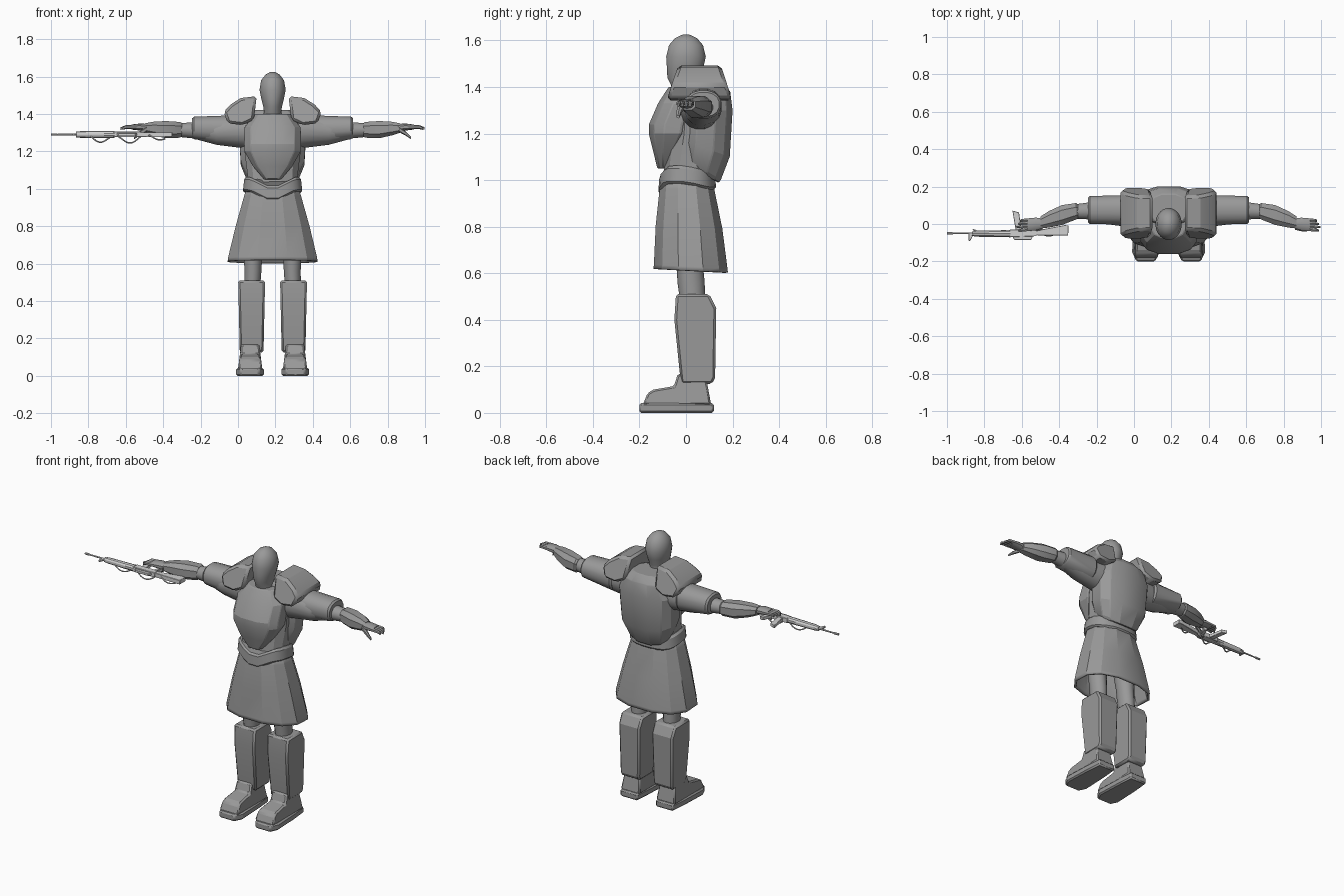
import bpy, bmesh
from math import sin, cos, pi, radians, copysign

if "Cube" in bpy.data.objects:
    bpy.data.objects.remove(bpy.data.objects["Cube"])

CENTRE = 0.185  # the figure stands off centre because of the rifle


def material(name, v):
    m = bpy.data.materials.new(name)
    m.use_nodes = True
    m.diffuse_color = (v, v, v, 1)
    m.node_tree.nodes["Principled BSDF"].inputs["Base Color"].default_value = (v, v, v, 1)
    return m


BODY = material("mid grey", 0.32)
GUN = material("light grey", 0.64)


def finish(name, bm, side=1, mat=BODY, shift=CENTRE, angle=20, bevel=0, post=None):
    """Shape, mirror, place and shade a part."""
    for v in bm.verts:
        if post:
            v.co = post(*v.co)
        v.co.x = v.co.x * side + shift
    bmesh.ops.recalc_face_normals(bm, faces=bm.faces)
    me = bpy.data.meshes.new(name)
    bm.to_mesh(me)
    bm.free()
    me.materials.append(mat)
    me.shade_smooth()
    me.set_sharp_from_angle(angle=radians(angle))
    ob = bpy.data.objects.new(name, me)
    bpy.context.collection.objects.link(ob)
    if bevel:
        b = ob.modifiers.new("Bevel", "BEVEL")
        b.width, b.segments, b.limit_method = bevel, 1, "ANGLE"
    return ob


def place(axis, t, a, b):
    return {"x": (t, a, b), "y": (a, t, b), "z": (a, b, t)}[axis]


def loft(name, sections, axis="z", n=12, power=2.5, caps=True, **kw):
    """Skin rounded sections: (position, centre a, centre b, radius a, radius b)."""
    bm = bmesh.new()
    rings = []
    angles = [2 * pi * (i + 0.5) / n for i in range(n)]
    curve = lambda c: copysign(abs(c) ** (2 / power), c)
    top = max(curve(cos(a)) for a in angles)
    for t, ca, cb, ra, rb in sections:
        rings.append([bm.verts.new(place(axis, t, ca + ra * curve(cos(a)) / top,
                                         cb + rb * curve(sin(a)) / top)) for a in angles])
    for lo, hi in zip(rings, rings[1:]):
        for i in range(n):
            j = (i + 1) % n
            bm.faces.new((lo[i], lo[j], hi[j], hi[i]))
    if caps:
        bm.faces.new(rings[0])
        bm.faces.new(rings[-1])
    return finish(name, bm, **kw)


def prism(name, outline, axis, lo, hi, **kw):
    """Extrude a flat outline along an axis."""
    bm = bmesh.new()
    ends = [[bm.verts.new(place(axis, t, a, b)) for a, b in outline] for t in (lo, hi)]
    bm.faces.new(ends[0])
    bm.faces.new(ends[1])
    for i in range(len(outline)):
        j = (i + 1) % len(outline)
        bm.faces.new((ends[0][i], ends[0][j], ends[1][j], ends[1][i]))
    return finish(name, bm, **kw)


# Head and neck
loft("head", [(1.34, 0, .01, .06, .06), (1.41, 0, -.005, .046, .06), (1.44, 0, -.01, .05, .07),
              (1.48, 0, -.004, .06, .078), (1.53, 0, 0, .07, .085), (1.58, 0, 0, .061, .073),
              (1.61, 0, 0, .038, .047), (1.625, 0, 0, .012, .015)], n=24, power=2, angle=60)
loft("collar", [(1.33, 0, .02, .1, .09), (1.39, 0, .02, .075, .07)], n=16, power=2)

# Torso: core, chest plate and slanted back armour
loft("torso", [(.96, 0, .005, .14, .11), (1.08, 0, .01, .135, .1),
               (1.2, 0, .03, .15, .11), (1.36, 0, .04, .15, .11)])
loft("chest_plate", [(1.05, 0, -.085, .045, .038), (1.12, 0, -.08, .105, .06),
                     (1.2, 0, -.06, .15, .1), (1.24, 0, -.055, .152, .104),
                     (1.33, 0, -.02, .15, .1), (1.4, 0, .01, .095, .085)], bevel=.004)


def slant(x, y, z):
    return x, y, z + (.07 - y) * .6 * max(0, min(1, (1.25 - z) / .2))


loft("back_armour", [(1.03, 0, .06, .12, .08), (1.05, 0, .06, .135, .09), (1.14, 0, .08, .17, .108),
                     (1.3, 0, .09, .18, .11), (1.38, 0, .09, .15, .1),
                     (1.42, 0, .08, .1, .08)], post=slant, bevel=.004)


# Belt dipping to a point at the front
def dip(x, y, z):
    drop = .06 * max(0, 1 - abs(x) / .12) if y < 0 else .025 * min(1, y / .1)
    return x, y, z - drop


loft("belt", [(.985, 0, .005, .148, .116), (.995, 0, .005, .158, .124), (1.05, 0, .005, .152, .12),
              (1.062, 0, .005, .142, .11)], n=24, post=dip, angle=25)


# Open skirt with a thick hem
def hem(x, y, z):
    return x, y, z - y * .05


skirt = loft("skirt", [(.612, 0, .02, .24, .16), (.63, 0, .02, .238, .158), (.8, 0, .013, .197, .143),
                       (.96, 0, .005, .152, .118), (1.0, 0, .005, .14, .11)],
             caps=False, post=hem, power=2.4)
shell = skirt.modifiers.new("Thickness", "SOLIDIFY")
shell.thickness, shell.offset = .014, -1


# Rules that narrow the pads, boots and shin guards
def pad_taper(x, y, z):
    return x, .06 + (y - .06) * (1 - .33 * max(0, z - 1.36) / .13), z


def boot_taper(x, y, z):
    return .12 + (x - .12) * (1 - 2.2 * min(.11, z - .035)), y, z


def shin_taper(x, y, z):
    return .112 + (x - .112) * (.88 + .12 * (z - .125) / .385), y, z


for side, word in ((1, "left"), (-1, "right")):
    # Shoulder and arm
    prism(word + "_shoulder_pad", [(.085, 1.495), (.17, 1.485), (.225, 1.45), (.262, 1.41),
                                   (.24, 1.35), (.16, 1.34), (.1, 1.37)],
          "y", -.08, .195, side=side, post=pad_taper, bevel=.014)
    loft(word + "_upper_arm", [(.1, .06, 1.31, .09, .1), (.3, .065, 1.305, .07, .07),
                               (.43, .07, 1.312, .045, .042), (.53, .065, 1.315, .036, .035)],
         "x", n=16, power=2, side=side, angle=40)
    loft(word + "_sleeve", [(.22, .075, 1.315, .07, .07), (.23, .075, 1.315, .078, .077),
                            (.42, .075, 1.325, .075, .06), (.43, .075, 1.325, .067, .052)],
         "x", n=16, power=2.3, side=side, angle=35)
    loft(word + "_forearm_guard", [(.485, .068, 1.315, .038, .036), (.495, .068, 1.315, .044, .042),
                                   (.57, .048, 1.316, .053, .046), (.64, .025, 1.322, .044, .036),
                                   (.685, .008, 1.325, .032, .024)], "x", n=8, side=side)

    # Hand with four fingers and a thumb
    loft(word + "_palm", [(.66, .005, 1.325, .024, .02), (.71, 0, 1.33, .034, .018),
                          (.755, -.004, 1.33, .034, .013)], "x", n=10, side=side, angle=40)
    for i in range(4):
        y, tip = -.029 + .017 * i, .812 - .009 * abs(i - 1)
        loft(f"{word}_finger_{i + 1}", [(.745, y, 1.33, .009, .01), (.785, y - .003, 1.33, .008, .009),
                                        (tip, y - .005, 1.322, .005, .006)],
             "x", n=6, side=side)
    loft(word + "_thumb", [(.675, -.018, 1.318, .013, .013), (.715, -.03, 1.293, .01, .01),
                           (.74, -.034, 1.272, .006, .006)], "x", n=6, side=side)

    # Leg, shin guard and boot
    loft(word + "_leg", [(.14, .11, .04, .04, .045), (.45, .11, .03, .042, .05),
                         (.56, .105, .022, .045, .057), (.65, .105, .015, .05, .055),
                         (.9, .085, .01, .065, .08)], n=14, power=2, side=side, angle=40)
    prism(word + "_shin_guard", [(-.043, .51), (.1, .51), (.13, .45), (.125, .15),
                                 (.112, .125), (-.022, .125), (-.05, .4)],
          "x", .04, .184, side=side, post=shin_taper, bevel=.01)
    prism(word + "_boot", [(.108, .035), (.085, .16), (-.035, .168), (-.052, .115),
                           (-.14, .1), (-.165, .085), (-.185, .035)],
          "x", .055, .185, side=side, post=boot_taper, bevel=.008)
    prism(word + "_sole", [(.062, .12), (.178, .12), (.188, .02), (.195, -.15), (.172, -.2),
                           (.072, -.2), (.047, -.15), (.054, .02)],
          "z", 0, .042, side=side, bevel=.008)

# Rifle lying on its side under the right hand
gun = dict(mat=GUN, shift=0)
loft("rifle_barrel", [(-1, -.05, 1.29, .006, .006), (-.97, -.05, 1.29, .006, .006),
                      (-.965, -.05, 1.29, .004, .004), (-.85, -.05, 1.29, .005, .005)],
     "x", n=8, power=2, **gun)
loft("rifle_handguard", [(-.865, -.052, 1.29, .012, .014), (-.84, -.052, 1.29, .016, .017),
                         (-.66, -.052, 1.29, .019, .019)], "x", n=10, power=2, **gun)
for name, outline, lo, hi in (
        ("rifle_receiver", [(-.665, -.07), (-.52, -.065), (-.52, -.03), (-.665, -.03)], 1.276, 1.305),
        ("rifle_stock", [(-.53, -.06), (-.352, -.062), (-.35, -.008), (-.37, -.006), (-.53, -.036)],
         1.276, 1.302),
        ("rifle_magazine", [(-.632, -.035), (-.6, -.035), (-.615, .062), (-.65, .072)], 1.28, 1.3),
        ("rifle_grip", [(-.56, -.035), (-.535, -.035), (-.515, .02), (-.538, .024)], 1.28, 1.3),
        ("rifle_carry_handle", [(-.65, -.065), (-.64, -.085), (-.55, -.085), (-.54, -.065)], 1.284, 1.298),
        ("rifle_front_sight", [(-.885, -.05), (-.885, -.09), (-.875, -.09), (-.855, -.05)], 1.285, 1.296)):
    prism(name, outline, "z", lo, hi, bevel=.002, **gun)

# Sling: a thin strap winding along the rifle
path = bpy.data.curves.new("rifle_sling", "CURVE")
path.dimensions, path.bevel_depth, path.bevel_resolution = "3D", .004, 1
line = path.splines.new("NURBS")
COUNT = 15
line.points.add(COUNT - 1)
for i, p in enumerate(line.points):
    t = i / (COUNT - 1)
    p.co = (-.86 + .47 * t, -.05 + .02 * cos(i * 1.3), 1.283 + .026 * sin(i * 1.3) - .02 * sin(pi * t), 1)
line.use_endpoint_u = True
path.materials.append(GUN)
bpy.context.collection.objects.link(bpy.data.objects.new("rifle_sling", path))
